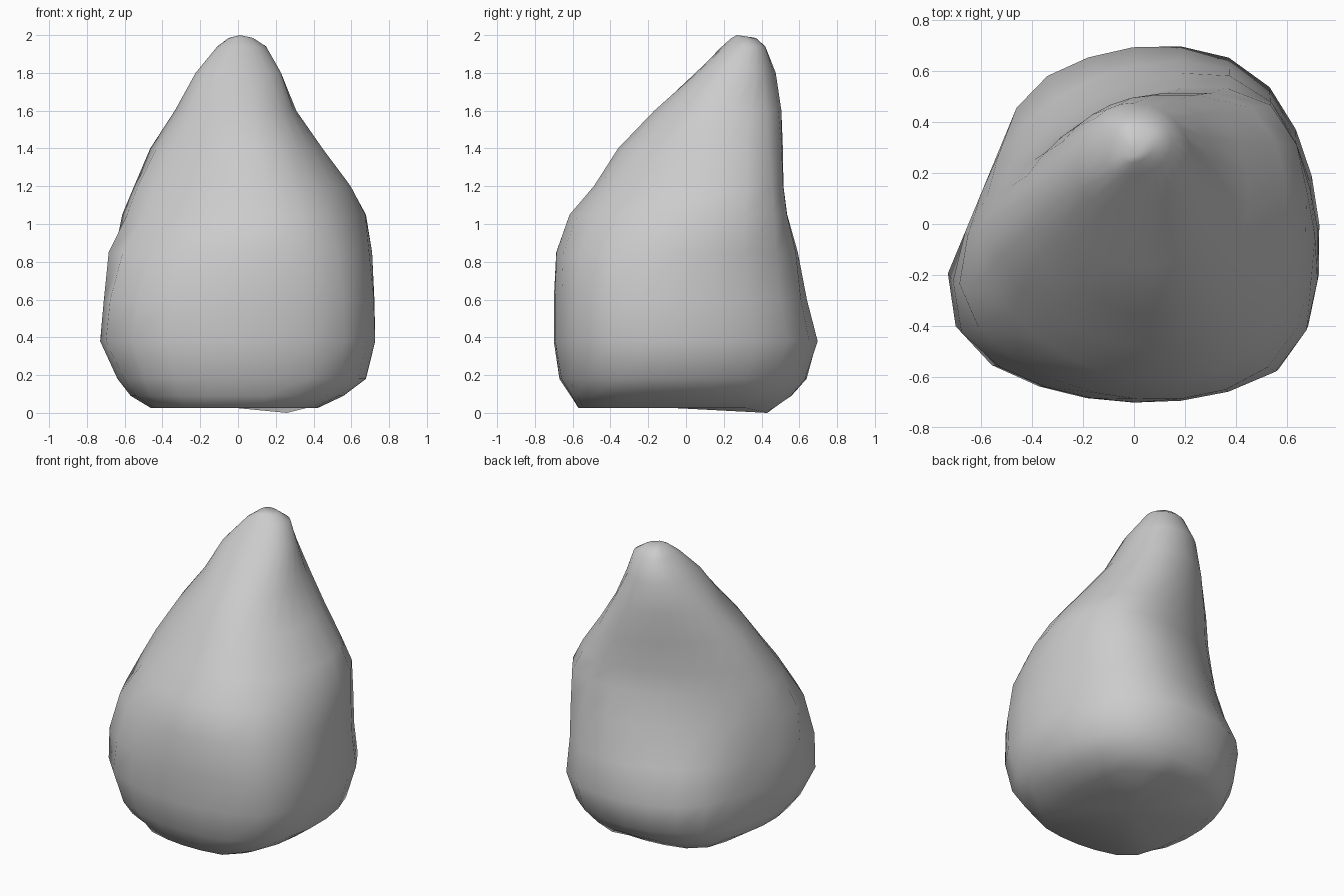
import bpy, bmesh
from math import sin, cos, pi, tau, hypot

if "Cube" in bpy.data.objects:
    bpy.data.objects.remove(bpy.data.objects["Cube"])

# Rock levels: height, then reach in 8 directions (E, NE, N, NW, W, SW, S, SE)
LEVELS = [
    (0.025, .42, .52, .46, .52, .46, .60, .57, .61),
    (0.09, .56, .61, .56, .57, .57, .67, .61, .69),
    (0.18, .68, .69, .64, .62, .64, .73, .67, .76),
    (0.38, .73, .757, .70, .675, .74, .80, .70, .81),
    (0.60, .725, .73, .64, .58, .71, .79, .70, .81),
    (0.85, .71, .72, .595, .51, .685, .72, .69, .77),
    (1.05, .68, .71, .54, .475, .62, .59, .62, .67),
    (1.20, .60, .65, .52, .455, .56, .49, .49, .56),
    (1.40, .45, .56, .515, .445, .465, .35, .36, .40),
    (1.60, .31, .48, .505, .43, .335, .19, .17, .21),
    (1.80, .23, .40, .475, .40, .225, .06, -.05, .05),
    (1.94, .15, .36, .42, .33, .11, -.08, -.19, -.09),
    (1.985, .08, .29, .37, .28, .05, -.15, -.24, -.15),
]
SIDES = 24
FLAT_ANGLE = 7 * pi / 8      # flattened back-left flank
FLAT_REACH = 0.60


def cross_section(reach):
    """Smooth convex outline whose extent matches the 8 given reaches."""
    cx = (reach[0] - reach[4]) / 2
    cy = (reach[2] - reach[6]) / 2
    local = [h - cx * cos(k * pi / 4) - cy * sin(k * pi / 4)
             for k, h in enumerate(reach)]

    def support(t):
        total = sum(local) / 8
        for n, weight in ((1, 1), (2, 1), (3, 1), (4, 0.5)):
            total += weight * sum(h * cos(n * (t - k * pi / 4))
                                  for k, h in enumerate(local)) / 4
        return total

    samples = [(i * tau / 96, support(i * tau / 96)) for i in range(96)]
    flat = FLAT_REACH - cx * cos(FLAT_ANGLE) - cy * sin(FLAT_ANGLE)
    samples.append((FLAT_ANGLE, flat))
    outline = []
    for i in range(SIDES):
        a = i * tau / SIDES
        r = min(h / cos(t - a) for t, h in samples if cos(t - a) > 0.2)
        outline.append((cx + r * cos(a), cy + r * sin(a)))
    return outline


# Loft the levels into one skin
bm = bmesh.new()
rings = [[bm.verts.new((x, y, z)) for x, y in cross_section(reach)]
         for z, *reach in LEVELS]
for low, high in zip(rings, rings[1:]):
    for i in range(SIDES):
        j = (i + 1) % SIDES
        bm.faces.new((low[i], low[j], high[j], high[i]))

# Underside is nearly flat, resting on its back edge
foot = min(rings[0], key=lambda v: hypot(v.co.x - 0.2, v.co.y - 0.42))
foot.co.z = 0.0

# Close underside and tip
base = bm.verts.new((0.0, -0.05, 0.025))
tip = bm.verts.new((0.01, 0.27, 2.0))
for i in range(SIDES):
    j = (i + 1) % SIDES
    bm.faces.new((base, rings[0][j], rings[0][i]))
    bm.faces.new((tip, rings[-1][i], rings[-1][j]))
bmesh.ops.recalc_face_normals(bm, faces=bm.faces)

mesh = bpy.data.meshes.new("rock")
bm.to_mesh(mesh)
bm.free()
mesh.shade_smooth()
rock = bpy.data.objects.new("rock", mesh)
bpy.context.collection.objects.link(rock)
